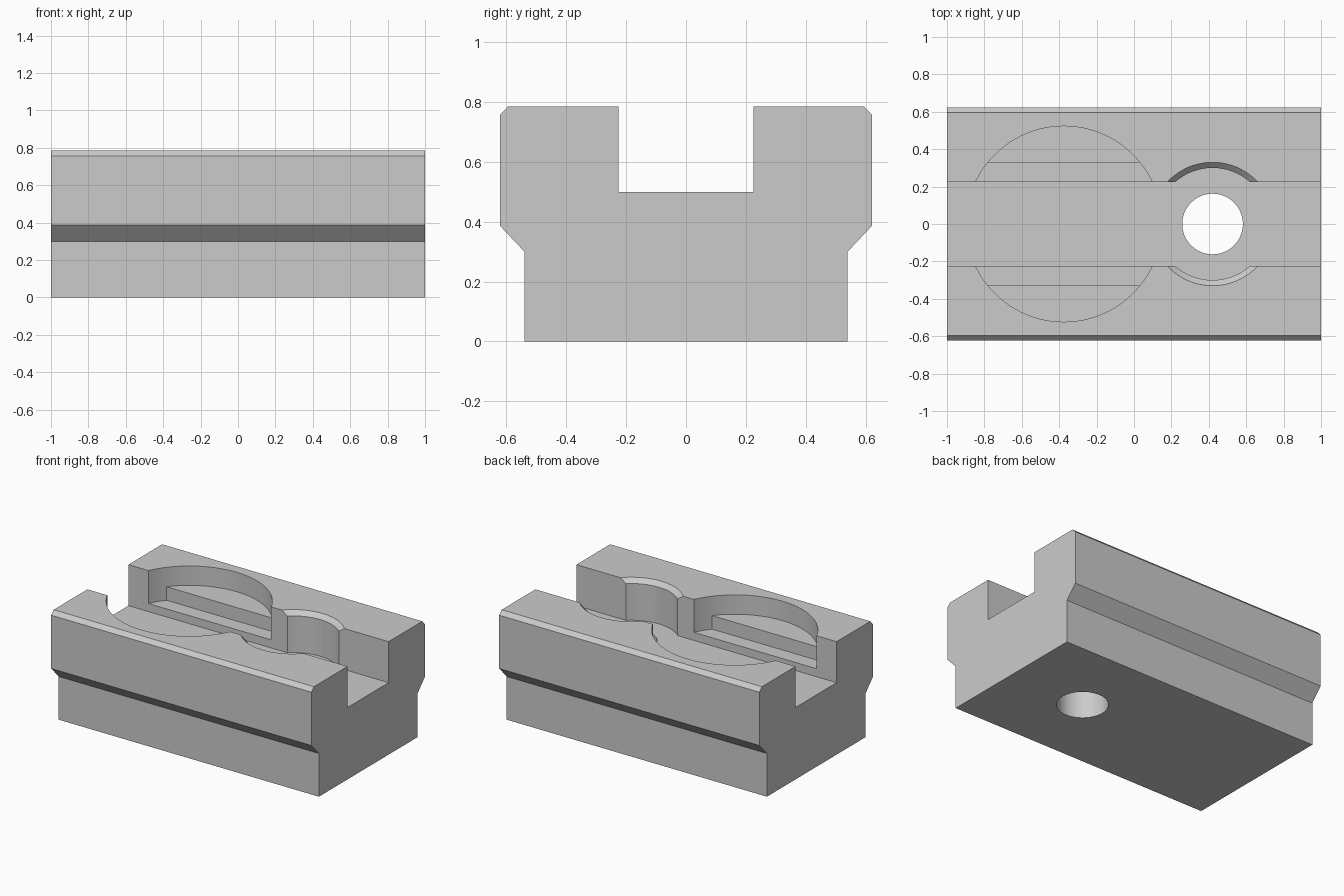
import bpy, bmesh
from mathutils import Matrix, Vector

cube = bpy.data.objects.get("Cube")
if cube:
    bpy.data.objects.remove(cube, do_unlink=True)

grey = bpy.data.materials.new("light_grey")
grey.use_nodes = True
grey.diffuse_color = (0.6, 0.6, 0.6, 1)
grey.node_tree.nodes["Principled BSDF"].inputs["Base Color"].default_value = (0.6, 0.6, 0.6, 1)


def finish(name, bm):
    bmesh.ops.recalc_face_normals(bm, faces=bm.faces)
    mesh = bpy.data.meshes.new(name)
    bm.to_mesh(mesh)
    bm.free()
    mesh.materials.append(grey)
    obj = bpy.data.objects.new(name, mesh)
    bpy.context.collection.objects.link(obj)
    return obj


def extrude_x(name, half_profile, x0, x1):
    """Mirror a (y, z) half profile about y = 0 and extrude it along x."""
    points = half_profile + [(-y, z) for y, z in reversed(half_profile)]
    bm = bmesh.new()
    face = bm.faces.new([bm.verts.new((x0, y, z)) for y, z in points])
    new = bmesh.ops.extrude_face_region(bm, geom=[face])["geom"]
    bmesh.ops.translate(bm, vec=Vector((x1 - x0, 0, 0)),
                        verts=[v for v in new if isinstance(v, bmesh.types.BMVert)])
    return finish(name, bm)


def cylinder(name, x, r_low, r_high, z0, z1):
    bm = bmesh.new()
    bmesh.ops.create_cone(bm, cap_ends=True, segments=96, radius1=r_low, radius2=r_high,
                          depth=z1 - z0, matrix=Matrix.Translation((x, 0, (z0 + z1) / 2)))
    return finish(name, bm)


def box(name, x, y, z, size):
    bm = bmesh.new()
    bmesh.ops.create_cube(bm, size=1, matrix=Matrix.Translation((x, y, z)) @ Matrix.Diagonal((*size, 1)))
    return finish(name, bm)


def cut(target, cutter):
    """Subtract the cutter from the target, then delete the cutter."""
    cutter.hide_render = True
    mod = target.modifiers.new("cut", "BOOLEAN")
    mod.operation = "DIFFERENCE"
    mod.solver = "EXACT"
    mod.object = cutter
    bpy.ops.object.select_all(action="DESELECT")
    bpy.context.view_layer.objects.active = target
    target.select_set(True)
    bpy.ops.object.modifier_apply(modifier=mod.name)
    bpy.data.objects.remove(cutter, do_unlink=True)


# Slotted block with undercut sides and chamfered top edges
TOP, SLOT = 0.785, 0.225
block = extrude_x("slotted_block", [(SLOT, 0.5), (SLOT, TOP), (0.595, TOP), (0.622, 0.757),
                                    (0.622, 0.387), (0.54, 0.3), (0.54, 0)], -1, 1)

# Large round pocket, stepped by a raised ledge on each side
pocket = cylinder("pocket_cutter", -0.375, 0.523, 0.523, 0.556, 1)
for side in (-1, 1):
    cut(pocket, box("ledge", -0.375, side * 0.63, 0.45, (1.4, 0.6, 0.4)))
cut(block, pocket)

# Through hole, then a counterbore down to the slot floor with a chamfered rim
HOLE_X = 0.42
cut(block, cylinder("hole_cutter", HOLE_X, 0.162, 0.162, -0.2, 1))
cut(block, cylinder("bore_cutter", HOLE_X, 0.3, 0.3, 0.5, 1))
cut(block, cylinder("rim_cutter", HOLE_X, 0.27, 0.36, TOP - 0.06, TOP + 0.03))

bpy.ops.object.shade_smooth_by_angle(angle=0.5)
